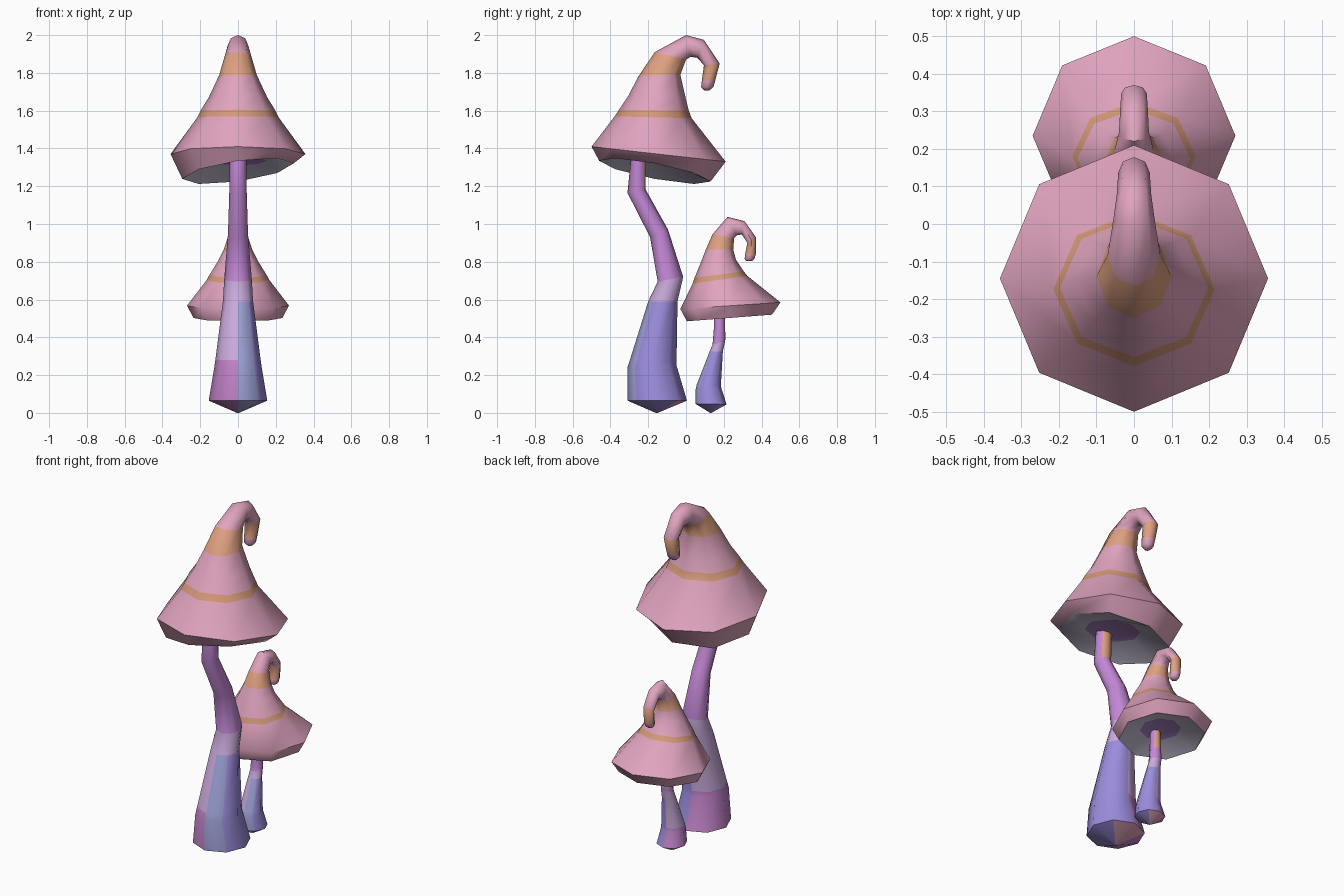
import bpy, bmesh, math
from mathutils import Vector

if "Cube" in bpy.data.objects:
    bpy.data.objects.remove(bpy.data.objects["Cube"])


def linear(c):
    c /= 255
    return c / 12.92 if c <= 0.04045 else ((c + 0.055) / 1.055) ** 2.4


COLOURS = {
    "cap_pink": (224, 164, 190), "band_orange": (222, 160, 128),
    "stripe_ochre": (212, 152, 120), "stem_purple": (196, 136, 214),
    "stem_lilac": (202, 170, 220), "base_violet_blue": (156, 140, 220),
    "base_slate_blue": (158, 162, 214), "base_magenta": (192, 130, 200),
    "underside_pale": (204, 196, 218), "underside_purple": (170, 130, 196),
}
NAMES = list(COLOURS)
MATS = []
for name, rgb in COLOURS.items():
    m = bpy.data.materials.new(name)
    m.diffuse_color = (*[linear(c) for c in rgb], 1)
    m.use_nodes = True
    m.node_tree.nodes["Principled BSDF"].inputs["Base Color"].default_value = m.diffuse_color
    MATS.append(m)


def loft(name, rings, rule, start, end, sides=8):
    """Each ring: front y, z, back y, z, half width in x, optional sideways slope."""
    bm = bmesh.new()
    loops = []
    for yf, zf, yb, zb, rx, *slope in rings:
        f, b = Vector((0, yf, zf)), Vector((0, yb, zb))
        loop = []
        for k in range(sides):
            a = 2 * math.pi * k / sides
            p = (f + b) / 2 + (f - b) / 2 * math.cos(a)
            p.x = rx * math.sin(a)
            p.z += p.x * (slope[0] if slope else 0)
            loop.append(bm.verts.new(p))
        loops.append(loop)
    for i in range(len(loops) - 1):
        for k in range(sides):
            n = (k + 1) % sides
            face = bm.faces.new((loops[i][k], loops[i][n], loops[i + 1][n], loops[i + 1][k]))
            face.material_index = NAMES.index(rule(i, k))
    bm.faces.new(loops[0][::-1]).material_index = NAMES.index(start)
    bm.faces.new(loops[-1]).material_index = NAMES.index(end)
    bmesh.ops.recalc_face_normals(bm, faces=bm.faces[:])
    me = bpy.data.meshes.new(name)
    bm.to_mesh(me)
    bm.free()
    for m in MATS:
        me.materials.append(m)
    me.shade_smooth()
    me.set_sharp_from_angle(angle=math.radians(50))
    ob = bpy.data.objects.new(name, me)
    bpy.context.scene.collection.objects.link(ob)
    return ob


# Colour rules: band index i upwards, side index k from the front towards +x
def cap_rule(i, k):
    return {0: "underside_pale", 3: "stripe_ochre", 6: "band_orange",
            10: "band_orange"}.get(i, "cap_pink")


def stem_rule(i, k):
    right = k < 4
    if i == 0 and k in (3, 4):
        return "cap_pink"
    if i <= 3 and right:
        return "base_slate_blue" if k == 0 else "base_violet_blue"
    if i <= 2:
        return "base_magenta"
    if i <= 4:
        return "stem_lilac"
    if i == 7 and k in (3, 4):
        return "band_orange"
    return "stem_purple"


# Caps: inside, lower lip, rim, cone with stripes, curled tip
loft("large_cap", [
    (-.33, 1.36, -.03, 1.31, .15),
    (-.46, 1.335, .13, 1.225, .295, .14),
    (-.50, 1.41, .21, 1.33, .357),
    (-.378, 1.57, .03, 1.56, .215),
    (-.355, 1.605, .015, 1.60, .197),
    (-.305, 1.68, 0, 1.66, .155),
    (-.25, 1.785, -.03, 1.79, .10),
    (-.165, 1.91, 0, 1.87, .07),
    (0, 2.0, .025, 1.885, .055),
    (.095, 1.975, .06, 1.88, .046),
    (.178, 1.85, .095, 1.84, .042),
    (.155, 1.76, .084, 1.76, .037),
    (.145, 1.725, .08, 1.725, .033),
    (.125, 1.708, .095, 1.708, .015),
], cap_rule, "underside_purple", "cap_pink")

loft("small_cap", [
    (.11, .545, .33, .555, .11),
    (.005, .485, .455, .52, .235),
    (-.03, .55, .50, .585, .27),
    (.035, .685, .325, .725, .165),
    (.045, .715, .305, .75, .15),
    (.08, .80, .265, .81, .105),
    (.105, .865, .25, .865, .075),
    (.14, .945, .255, .925, .052),
    (.22, 1.038, .268, .94, .04),
    (.31, 1.015, .295, .945, .037),
    (.37, .93, .325, .90, .034),
    (.37, .84, .313, .84, .03),
    (.362, .815, .31, .815, .026),
    (.35, .803, .32, .803, .014),
], cap_rule, "underside_purple", "cap_pink")

# Stems: pointed foot, swollen base, bent neck
loft("large_stem", [
    (-.16, 0, -.15, 0, .005),
    (-.31, .065, .005, .065, .155),
    (-.31, .24, -.05, .25, .125),
    (-.297, .28, -.05, .28, .12),
    (-.20, .59, -.045, .59, .08),
    (-.15, .695, -.015, .72, .073),
    (-.19, .93, -.095, .97, .053),
    (-.31, 1.165, -.215, 1.185, .046),
    (-.29, 1.36, -.21, 1.36, .045),
], stem_rule, "base_violet_blue", "stem_purple")

loft("small_stem", [
    (.128, 0, .134, 0, .003),
    (.05, .048, .215, .045, .083),
    (.05, .12, .187, .13, .068),
    (.057, .15, .185, .15, .064),
    (.125, .325, .195, .325, .04),
    (.14, .36, .207, .38, .036),
    (.143, .39, .21, .40, .034),
    (.147, .44, .207, .44, .031),
    (.15, .57, .205, .57, .028),
], stem_rule, "base_violet_blue", "stem_purple")
